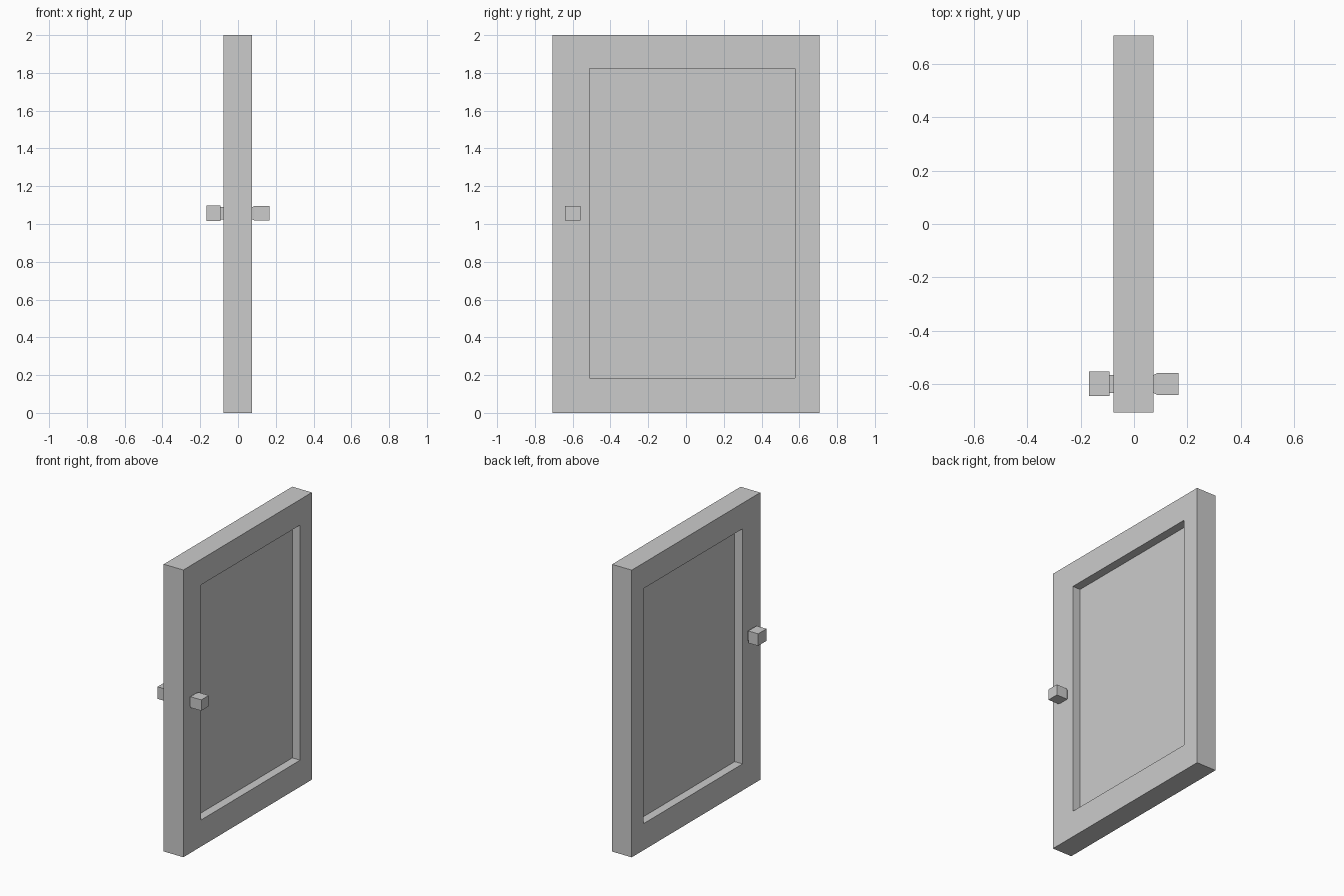
import bpy, bmesh

if "Cube" in bpy.data.objects:
    bpy.data.objects.remove(bpy.data.objects["Cube"])


def loft(name, rings):
    """Skin rectangular rings (x, y0, y1, z0, z1) in order and cap both ends."""
    bm = bmesh.new()
    loops = [[bm.verts.new((x, y, z)) for y, z in
              ((y0, z0), (y1, z0), (y1, z1), (y0, z1))]
             for x, y0, y1, z0, z1 in rings]
    for a, b in zip(loops, loops[1:]):
        for i in range(4):
            j = (i + 1) % 4
            bm.faces.new((a[i], a[j], b[j], b[i]))
    bm.faces.new(loops[0][::-1])
    bm.faces.new(loops[-1])
    bmesh.ops.recalc_face_normals(bm, faces=bm.faces[:])
    mesh = bpy.data.meshes.new(name)
    bm.to_mesh(mesh)
    bm.free()
    obj = bpy.data.objects.new(name, mesh)
    bpy.context.collection.objects.link(obj)
    return obj


def square(x, half_y, half_z, y=-0.6, z=1.057):
    return (x, y - half_y, y + half_y, z - half_z, z + half_z)


BACK, FRONT, DEPTH = -0.077, 0.074, 0.06
outer = (-0.707, 0.707, 0.0, 2.0)
inner = (-0.512, 0.578, 0.185, 1.822)

# Door slab with a recessed panel on each face
loft("door", [
    (FRONT - DEPTH, *inner), (FRONT, *inner), (FRONT, *outer),
    (BACK, *outer), (BACK, *inner), (BACK + DEPTH, *inner)])

# Tapered knob on the +x face
loft("right_knob", [
    square(FRONT, 0.034, 0.032), square(0.087, 0.041, 0.038),
    square(0.166, 0.041, 0.038)])

# Stepped knob on the -x face
loft("left_knob", [
    square(BACK, 0.034, 0.032), square(-0.092, 0.034, 0.032),
    square(-0.092, 0.046, 0.042), square(-0.168, 0.046, 0.042)])
